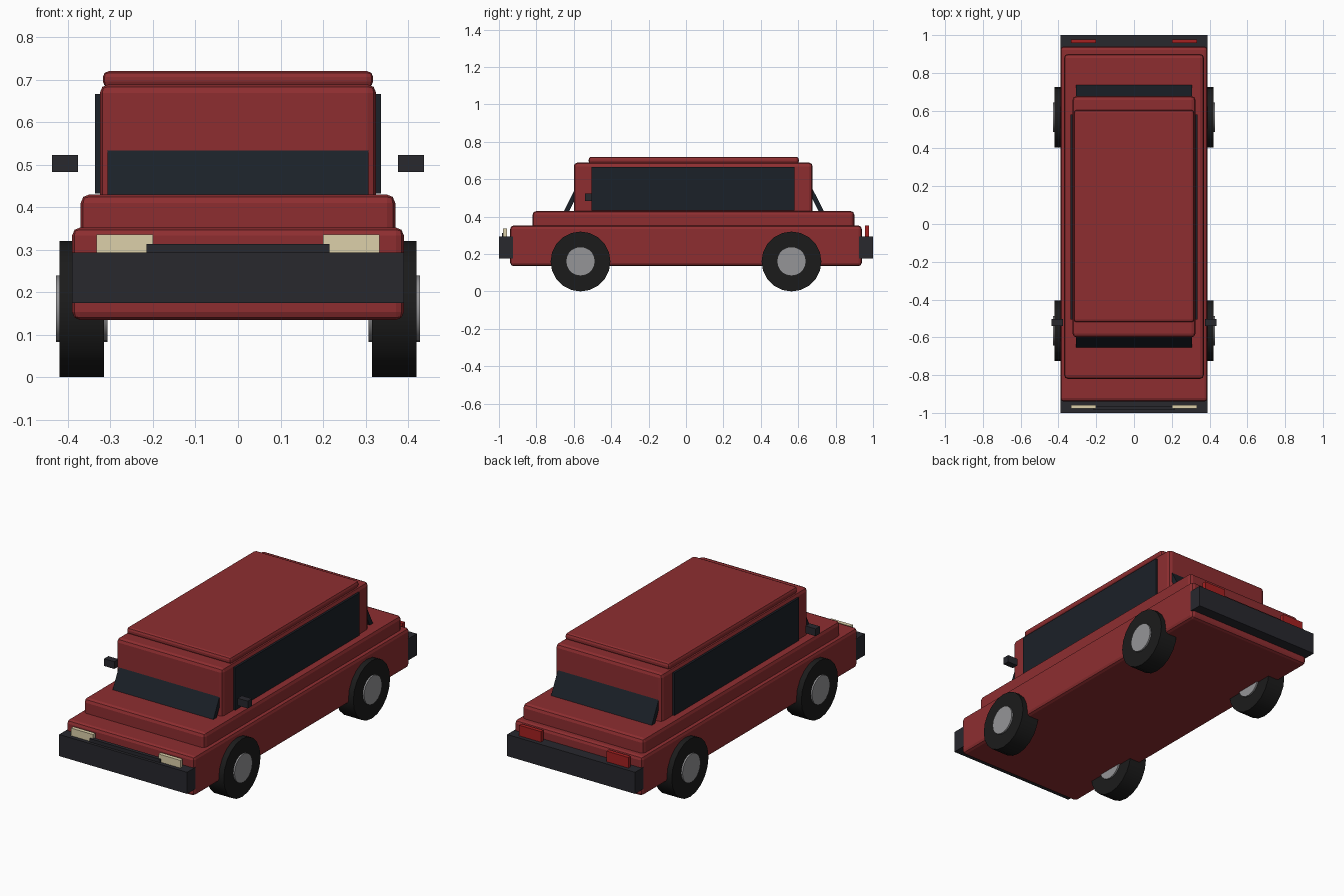
import bpy, bmesh, math
from mathutils import Matrix

if "Cube" in bpy.data.objects:
    bpy.data.objects.remove(bpy.data.objects["Cube"])


def material(name, rgb):
    m = bpy.data.materials.new(name)
    m.diffuse_color = (*rgb, 1)
    m.use_nodes = True
    m.node_tree.nodes["Principled BSDF"].inputs["Base Color"].default_value = m.diffuse_color
    return m


PAINT = material("paint", (0.27, 0.027, 0.03))
GLASS = material("glass", (0.011, 0.015, 0.021))
TRIM = material("trim", (0.021, 0.021, 0.027))
RUBBER = material("rubber", (0.011, 0.011, 0.011))
METAL = material("metal", (0.3, 0.3, 0.31))
LAMP = material("lamp", (0.72, 0.63, 0.4))
TAIL = material("tail_lamp", (0.38, 0.015, 0.015))


def add_object(name, bm, mat):
    mesh = bpy.data.meshes.new(name)
    bm.to_mesh(mesh)
    bm.free()
    mesh.materials.append(mat)
    obj = bpy.data.objects.new(name, mesh)
    bpy.context.collection.objects.link(obj)
    return obj


def box(name, x, y, z, mat, bevel=0):
    """Box from (min, max) ranges, with optional rounded edges."""
    bm = bmesh.new()
    size = [r[1] - r[0] for r in (x, y, z)]
    bmesh.ops.create_cube(bm, size=1, matrix=Matrix.Diagonal((*size, 1)))
    obj = add_object(name, bm, mat)
    obj.location = [(r[0] + r[1]) / 2 for r in (x, y, z)]
    if bevel:
        mod = obj.modifiers.new("bevel", 'BEVEL')
        mod.width, mod.segments = bevel, 2
    return obj


def disc(name, x, y, z, radius, width, mat, sides=20):
    """Cylinder with its axle along x."""
    bm = bmesh.new()
    bmesh.ops.create_cone(bm, cap_ends=True, segments=sides, radius1=radius,
                          radius2=radius, depth=width,
                          matrix=Matrix.Rotation(math.pi / 2, 4, 'Y'))
    for f in bm.faces:
        f.smooth = len(f.verts) == 4
    for e in bm.edges:
        e.smooth = all(f.smooth for f in e.link_faces)
    obj = add_object(name, bm, mat)
    obj.location = (x, y, z)
    return obj


# Painted body, stacked from the sill to the roof
box("lower_body", (-0.39, 0.39), (-0.94, 0.94), (0.135, 0.352), PAINT, 0.018)
box("shoulder", (-0.37, 0.37), (-0.82, 0.90), (0.30, 0.43), PAINT, 0.02)
box("cabin", (-0.325, 0.325), (-0.60, 0.677), (0.40, 0.689), PAINT, 0.02)
box("roof_panel", (-0.318, 0.318), (-0.52, 0.603), (0.682, 0.72), PAINT, 0.014)

# Sloping front and rear glass
for name, y, tilt in (("windshield", -0.602, -27), ("rear_window", 0.686, 27)):
    pane = box(name, (-0.307, 0.307), (y - 0.0125, y + 0.0125), (0.402, 0.602), GLASS)
    pane.rotation_euler.x = math.radians(tilt)

# Bumpers and grille
box("front_bumper", (-0.39, 0.39), (-1.0, -0.925), (0.175, 0.294), TRIM)
box("rear_bumper", (-0.39, 0.39), (0.925, 1.0), (0.175, 0.294), TRIM)
box("grille", (-0.215, 0.215), (-0.985, -0.965), (0.20, 0.313), TRIM)

# Parts repeated on both sides
for side, s in (("left", 1), ("right", -1)):
    def span(a, b):
        return sorted((s * a, s * b))

    box(side + "_side_window", span(0.31, 0.336), (-0.505, 0.58), (0.432, 0.666), GLASS)
    box(side + "_mirror", span(0.376, 0.438), (-0.54, -0.503), (0.483, 0.523), TRIM)
    box(side + "_headlight", span(0.20, 0.333), (-0.978, -0.957), (0.25, 0.336), LAMP)
    box(side + "_tail_light", span(0.20, 0.333), (0.957, 0.978), (0.25, 0.352), TAIL)
    for end, y in (("front", -0.564), ("rear", 0.564)):
        disc(f"{end}_{side}_tyre", s * 0.3675, y, 0.16, 0.16, 0.105, RUBBER)
        disc(f"{end}_{side}_hub", s * 0.3675, y, 0.161, 0.078, 0.122, METAL)
